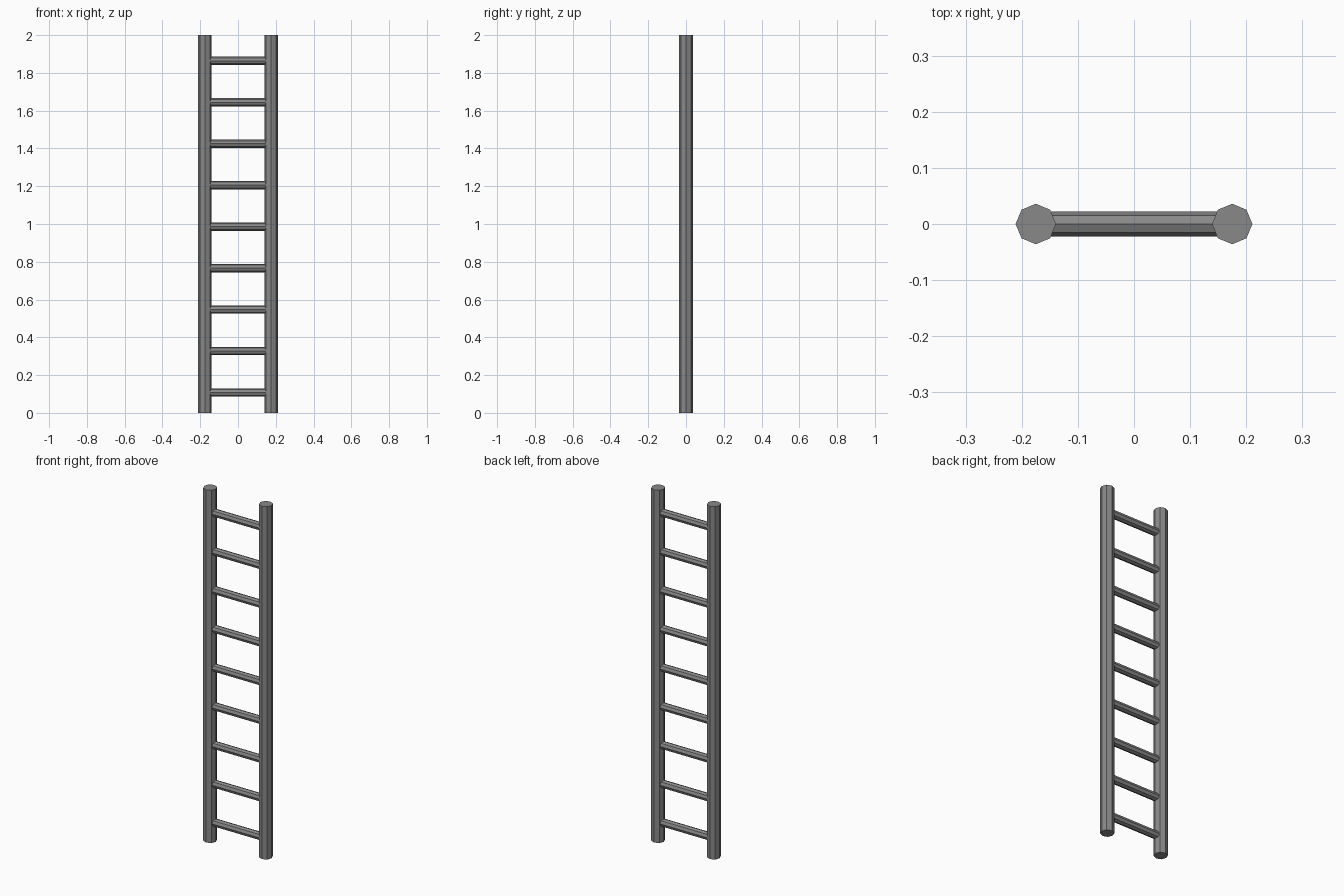
import bpy
from math import pi

if "Cube" in bpy.data.objects:
    bpy.data.objects.remove(bpy.data.objects["Cube"])

RAIL_X = 0.175

dark_grey = bpy.data.materials.new("dark_grey")
dark_grey.diffuse_color = (0.25, 0.25, 0.25, 1)
dark_grey.use_nodes = True
dark_grey.node_tree.nodes["Principled BSDF"].inputs["Base Color"].default_value = dark_grey.diffuse_color


def rod(name, radius, length, location, rotation=(0, 0, 0)):
    bpy.ops.mesh.primitive_cylinder_add(vertices=8, radius=radius, depth=length,
                                        location=location, rotation=rotation)
    obj = bpy.context.object
    obj.name = name
    obj.data.materials.append(dark_grey)
    return obj


# Octagonal side rails
for side, x in (("left", -RAIL_X), ("right", RAIL_X)):
    rod(f"{side}_rail", 0.036, 2.0, (x, 0, 1.0))

# Nine evenly spaced rungs, ends embedded in the rails
for i in range(9):
    rod(f"rung_{i + 1}", 0.022, 2 * RAIL_X, (0, 0, 0.108 + 0.2195 * i), (0, pi / 2, 0))
